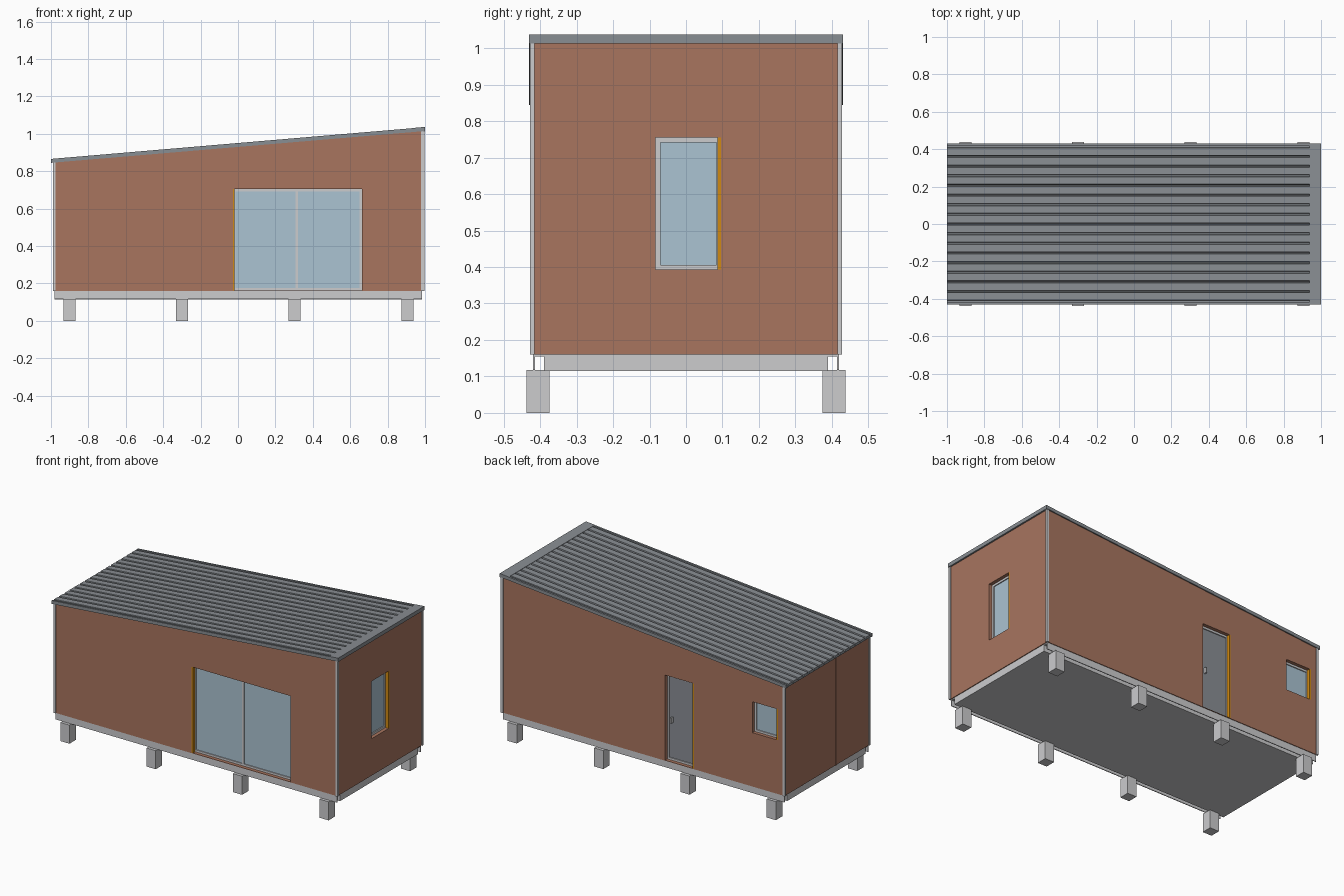
import bpy, bmesh

if "Cube" in bpy.data.objects:
    bpy.data.objects.remove(bpy.data.objects["Cube"])


def lin(c):
    c /= 255
    return c / 12.92 if c <= 0.04045 else ((c + 0.055) / 1.055) ** 2.4


def material(name, r, g, b):
    m = bpy.data.materials.new(name)
    m.diffuse_color = (lin(r), lin(g), lin(b), 1)
    m.use_nodes = True
    m.node_tree.nodes["Principled BSDF"].inputs["Base Color"].default_value = m.diffuse_color
    return m


BROWN = material("brown cladding", 168, 117, 95)
LIGHT = material("light grey trim", 204, 204, 206)
ROOF = material("roof grey", 137, 142, 147)
GLASS = material("pale blue glass", 171, 195, 210)
DOOR = material("door grey", 138, 142, 149)
WOOD = material("orange timber", 208, 138, 18)


def roof_z(x):
    return 0.867 + (x + 1) * 0.085


def prism(name, mat, profile, x0, x1, lift):
    """Extrude a (y, z) profile from x0 to x1; lift(x, z) gives the height."""
    bm = bmesh.new()
    ends = [[bm.verts.new((x, y, lift(x, z))) for y, z in profile] for x in (x0, x1)]
    n = len(profile)
    bm.faces.new(ends[0])
    bm.faces.new(ends[1][::-1])
    for i in range(n):
        j = (i + 1) % n
        bm.faces.new((ends[0][i], ends[1][i], ends[1][j], ends[0][j]))
    bmesh.ops.recalc_face_normals(bm, faces=bm.faces[:])
    me = bpy.data.meshes.new(name)
    bm.to_mesh(me)
    bm.free()
    ob = bpy.data.objects.new(name, me)
    bpy.context.collection.objects.link(ob)
    me.materials.append(mat)
    return ob


def rect(y0, y1, z0, z1):
    return [(y0, z0), (y1, z0), (y1, z1), (y0, z1)]


def box(name, mat, x0, x1, y0, y1, z0, z1):
    return prism(name, mat, rect(y0, y1, z0, z1), x0, x1, lambda x, z: z)


def sloped(name, mat, x0, x1, y0, y1, d0, d1):
    """Slab parallel to the roof, d0..d1 measured from the roof line."""
    return prism(name, mat, rect(y0, y1, d0, d1), x0, x1, lambda x, d: roof_z(x) + d)


def wall_top(x, z):
    return z if z > 0 else roof_z(x) - 0.018


# Piers and floor frame
for x in (-0.902, -0.3, 0.303, 0.907):
    for y in (-0.406, 0.406):
        box("pier", LIGHT, x - 0.032, x + 0.032, y - 0.032, y + 0.032, 0, 0.117)
box("floor_frame", LIGHT, -0.98, 0.985, -0.39, 0.39, 0.115, 0.155)
for s in (-1, 1):
    y0, y1 = sorted((s * 0.414, s * 0.419))
    box("floor_side_beam", LIGHT, -0.98, 0.985, y0, y1, 0.117, 0.16)
box("floor_deck", LIGHT, -0.98, 0.985, -0.419, 0.419, 0.154, 0.16)

# Wall body with a sloping top
XL, XR, YW = -0.985, 0.99, 0.423
body = prism("walls", BROWN, [(-YW, 0.16), (YW, 0.16), (YW, -1), (-YW, -1)],
             XL, XR, wall_top)

# Corner trims
for x0, x1 in ((-0.99, -0.975), (0.979, 0.996)):
    for y0, y1 in ((-0.428, -0.415), (0.415, 0.428)):
        prism("corner_trim", LIGHT, [(y0, 0.16), (y1, 0.16), (y1, -1), (y0, -1)],
              x0, x1, wall_top)

# Cladding joints on the left end
for y in (0.253, -0.09):
    prism("cladding_joint", BROWN,
          [(y - 0.004, 0.16), (y + 0.004, 0.16), (y + 0.004, -1), (y - 0.004, -1)],
          XL - 0.003, XL + 0.002, wall_top)


def opening(name, side, a0, a1, z0, z1, panel, wood_at, mullion=None, rim=0.013):
    """Recessed opening; side is front, back or right, a is the span along the wall."""
    def part(label, mat, p0, p1, d0, d1, q0, q1):
        # d is depth into the wall
        if side == "right":
            return box(label, mat, XR - d1, XR - d0, p0, p1, q0, q1)
        s = -1 if side == "front" else 1
        y0, y1 = sorted((s * (YW - d0), s * (YW - d1)))
        return box(label, mat, p0, p1, y0, y1, q0, q1)

    cutter = part(name + "_cutter", BROWN, a0, a1, -0.02, 0.04, z0, z1)
    cutter.hide_render = True
    cutter.hide_viewport = True
    cutter.display_type = 'WIRE'
    mod = body.modifiers.new(name, 'BOOLEAN')
    mod.operation = 'DIFFERENCE'
    mod.solver = 'EXACT'
    mod.object = cutter
    # Frame bars, infill panel and timber jamb
    part(name + "_frame", LIGHT, a0, a0 + rim, 0.022, 0.041, z0, z1)
    part(name + "_frame", LIGHT, a1 - rim, a1, 0.022, 0.041, z0, z1)
    for q0, q1 in ((z0, z0 + rim), (z1 - rim, z1)):
        part(name + "_frame", LIGHT, a0 + rim, a1 - rim, 0.022, 0.041, q0, q1)
    if mullion is not None:
        part(name + "_mullion", LIGHT, mullion - 0.007, mullion + 0.007,
             0.022, 0.041, z0 + rim, z1 - rim)
    part(name + "_panel", panel, a0 + rim, a1 - rim, 0.028, 0.041, z0 + rim, z1 - rim)
    j0, j1 = (a0, a0 + 0.009) if wood_at == "low" else (a1 - 0.009, a1)
    part(name + "_jamb", WOOD, j0, j1, 0.0, 0.03, z0, z1)
    return part


opening("sliding_door", "front", -0.027, 0.662, 0.163, 0.705, GLASS, "low", 0.315)
opening("side_window", "right", -0.083, 0.096, 0.393, 0.755, GLASS, "high")
opening("back_window", "back", -0.938, -0.76, 0.50, 0.695, GLASS, "low")
door_part = opening("back_door", "back", -0.352, -0.15, 0.163, 0.7, DOOR, "low")
door_part("door_handle", LIGHT, -0.188, -0.179, 0.01, 0.03, 0.40, 0.435)

# Ribbed roof sheet
pitch, count = 0.0516, 16
profile = [(-0.426, -0.019), (-0.426, -0.013)]
for i in range(count):
    c = (i - (count - 1) / 2) * pitch
    profile += [(c - 0.0225, -0.013), (c - 0.0195, -0.002),
                (c + 0.0195, -0.002), (c + 0.0225, -0.013)]
profile += [(0.426, -0.013), (0.426, -0.019)]
prism("roof_sheet", ROOF, profile, -1, 0.937, lambda x, d: roof_z(x) + d)

# Edge trims and high end cap
for s in (-1, 1):
    y0, y1 = sorted((s * 0.418, s * 0.43))
    sloped("eave_trim", ROOF, -1, 0.99, y0, y1, -0.022, -0.001)
sloped("end_cap", ROOF, 0.937, 1.0, -0.43, 0.43, -0.014, 0.0)
box("end_fascia", ROOF, 0.988, 1.0, -0.43, 0.43, 1.013, 1.034)
